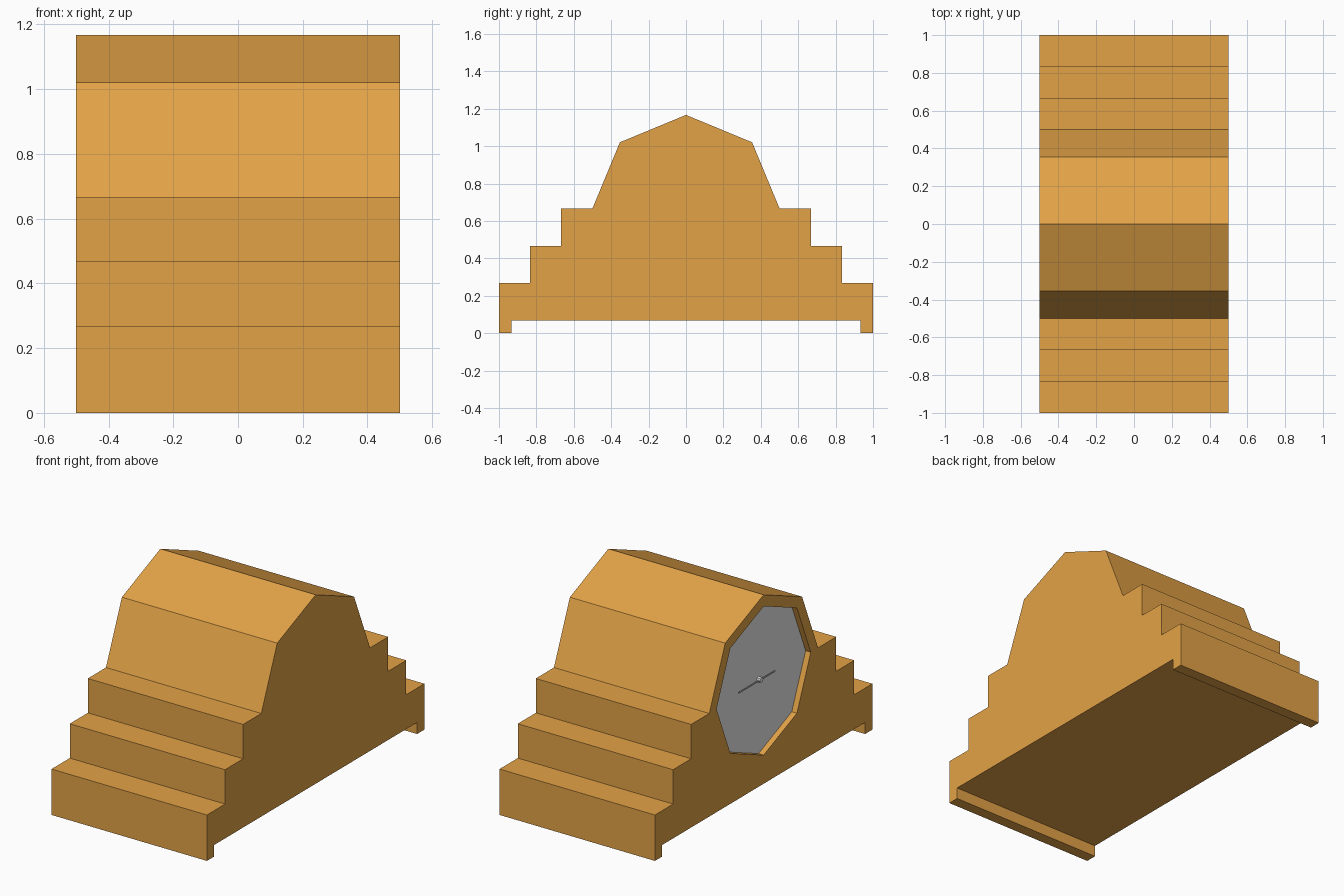
import bpy, bmesh, math
from mathutils import Matrix

if "Cube" in bpy.data.objects:
    bpy.data.objects.remove(bpy.data.objects["Cube"])

CENTRE_Z = 2 / 3     # middle of the dial
FACE_X = -0.5        # side that carries the dial


def material(name, rgb):
    m = bpy.data.materials.new(name)
    m.diffuse_color = (*rgb, 1)
    m.use_nodes = True
    m.node_tree.nodes["Principled BSDF"].inputs["Base Color"].default_value = m.diffuse_color
    return m


wood = material("warm wood", (0.767, 0.362, 0.063))
grey = material("dial grey", (0.8, 0.8, 0.8))


def prism(name, outline, x0, x1, mat):
    """Extrude a (y, z) outline along x from x0 to x1."""
    bm = bmesh.new()
    face = bm.faces.new([bm.verts.new((x0, y, z)) for y, z in outline])
    ext = bmesh.ops.extrude_face_region(bm, geom=[face])
    verts = [v for v in ext["geom"] if isinstance(v, bmesh.types.BMVert)]
    bmesh.ops.translate(bm, verts=verts, vec=(x1 - x0, 0, 0))
    bmesh.ops.recalc_face_normals(bm, faces=bm.faces)
    mesh = bpy.data.meshes.new(name)
    bm.to_mesh(mesh)
    bm.free()
    ob = bpy.data.objects.new(name, mesh)
    bpy.context.collection.objects.link(ob)
    mesh.materials.append(mat)
    return ob


def polygon(radius, sides=8):
    return [(radius * math.cos(math.tau * i / sides),
             CENTRE_Z + radius * math.sin(math.tau * i / sides)) for i in range(sides)]


def bar(y0, y1, half):
    return [(y0, CENTRE_Z - half), (y1, CENTRE_Z - half),
            (y1, CENTRE_Z + half), (y0, CENTRE_Z + half)]


# Stepped case with an octagonal crown and two feet
c = 0.5 * math.sqrt(0.5)
half = [(0.933, 0.067), (0.933, 0), (1, 0), (1, 0.267), (0.833, 0.267), (0.833, 0.467),
        (0.667, 0.467), (0.667, 0.667), (0.5, 0.667), (c, CENTRE_Z + c)]
outline = half + [(0, CENTRE_Z + 0.5)] + [(-y, z) for y, z in reversed(half)]
case = prism("clock_case", outline, -0.5, 0.5, wood)

# Octagonal recess for the dial
cutter = prism("dial_cutter", polygon(0.433), FACE_X - 0.1, FACE_X + 0.04, wood)
cutter.hide_render = True
cutter.hide_viewport = True
cut = case.modifiers.new("dial recess", 'BOOLEAN')
cut.operation = 'DIFFERENCE'
cut.solver = 'EXACT'
cut.object = cutter

# Dial, hands and centre pin
prism("dial", polygon(0.433), FACE_X + 0.033, FACE_X + 0.04, grey)
prism("long_hand", bar(0, 0.2, 0.003), FACE_X + 0.018, FACE_X + 0.023, grey)
prism("short_hand", bar(-0.135, 0, 0.003), FACE_X + 0.018, FACE_X + 0.023, grey)
prism("centre_pin", polygon(0.016), FACE_X + 0.013, FACE_X + 0.034, grey)
